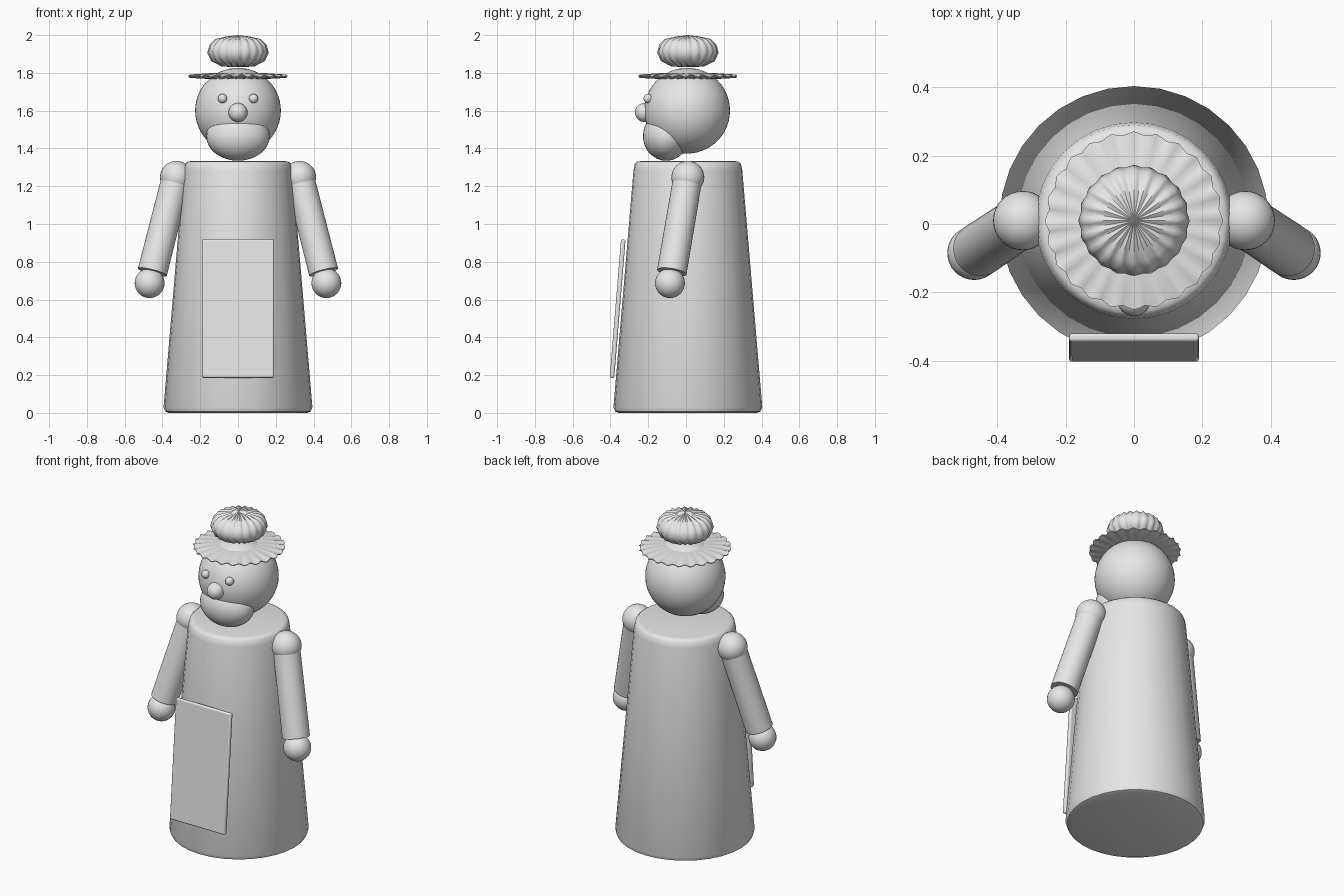
import bpy
import bmesh
from math import cos, sin, pi, radians, atan2
from mathutils import Vector

if "Cube" in bpy.data.objects:
    bpy.data.objects.remove(bpy.data.objects["Cube"], do_unlink=True)

MID = 0.01  # depth of the main axis

grey = bpy.data.materials.new("plain_grey")
grey.use_nodes = True
grey.diffuse_color = (0.8, 0.8, 0.8, 1)
grey.node_tree.nodes["Principled BSDF"].inputs["Base Color"].default_value = (0.8, 0.8, 0.8, 1)


def finish(obj, name, angle=40):
    obj.name = name
    obj.data.materials.append(grey)
    bpy.ops.object.select_all(action='DESELECT')
    obj.select_set(True)
    bpy.context.view_layer.objects.active = obj
    bpy.ops.object.shade_smooth_by_angle(angle=radians(angle))
    return obj


def ball(name, centre, radii, segments=32):
    bpy.ops.mesh.primitive_uv_sphere_add(segments=segments, ring_count=segments // 2, location=centre)
    obj = bpy.context.object
    obj.scale = radii
    bpy.ops.object.transform_apply(location=False, rotation=False, scale=True)
    return finish(obj, name)


def revolve(name, profile, segments, ripple=None, angle=40):
    """Turn a (radius, height) profile that runs from axis to axis."""
    bm = bmesh.new()
    rings = []
    for r, z in profile:
        ring = []
        for i in range(segments if r else 1):
            a = 2 * pi * i / segments
            rr, zz = ripple(r, z, a) if ripple and r else (r, z)
            ring.append(bm.verts.new((rr * cos(a), rr * sin(a), zz)))
        rings.append(ring)
    for low, high in zip(rings, rings[1:]):
        for i in range(segments):
            j = (i + 1) % segments
            corners = [low[i % len(low)], low[j % len(low)], high[j % len(high)], high[i % len(high)]]
            bm.faces.new(list(dict.fromkeys(corners)))
    bmesh.ops.recalc_face_normals(bm, faces=bm.faces)
    mesh = bpy.data.meshes.new(name)
    bm.to_mesh(mesh)
    bm.free()
    obj = bpy.data.objects.new(name, mesh)
    obj.location.y = MID
    bpy.context.collection.objects.link(obj)
    return finish(obj, name, angle)


# Tapered robe with softened rims
revolve("robe", [(0, 0), (0.365, 0), (0.385, 0.007), (0.394, 0.03), (0.288, 1.285),
                 (0.281, 1.318), (0.268, 1.33), (0.25, 1.333), (0, 1.333)], 32)

# Head and face
ball("head", (0, 0.006, 1.6), (0.227, 0.227, 0.227), 48)
ball("beard", (0, -0.105, 1.465), (0.168, 0.123, 0.13))
ball("nose", (0, -0.22, 1.59), (0.05, 0.05, 0.05))


# Hat: ruffled brim and pleated puff
def ruffle(r, z, a):
    k = (r / 0.26) ** 4
    wave = cos(24 * a)
    return r * (1 + 0.022 * k * wave), z + 0.007 * k * sin(24 * a)


def pleat(r, z, a):
    k = min(1, r / 0.1) * cos(20 * a)
    return r * (1 + 0.018 * k), z + (0.005 * k if z > 1.915 else -0.005 * k)


revolve("hat_brim", [(0, 1.80), (0.12, 1.80), (0.17, 1.796), (0.22, 1.79), (0.256, 1.785),
                     (0.256, 1.78), (0.22, 1.775), (0.17, 1.77), (0, 1.768)], 96, ruffle)
revolve("hat_puff", [(0, 2.0), (0.06, 1.99), (0.12, 1.974), (0.148, 1.945), (0.16, 1.912),
                     (0.14, 1.868), (0.085, 1.838), (0, 1.83)], 80, pleat, 60)

# Eyes, arms and hands on both sides
for side, s in (("left", 1), ("right", -1)):
    ball(side + "_eye", (s * 0.082, -0.2, 1.664), (0.025, 0.025, 0.025), 16)
    shoulder = Vector((s * 0.326, 0.01, 1.247))
    hand = Vector((s * 0.468, -0.085, 0.687))
    ball(side + "_shoulder", shoulder, (0.087, 0.087, 0.087))
    ball(side + "_hand", hand, (0.079, 0.079, 0.079))
    cuff = shoulder.lerp(hand, 0.895)
    axis = shoulder - cuff
    bpy.ops.mesh.primitive_cone_add(vertices=32, radius1=0.079, radius2=0.077, depth=axis.length,
                                    location=(shoulder + cuff) / 2,
                                    rotation=axis.to_track_quat('Z', 'Y').to_euler())
    finish(bpy.context.object, side + "_sleeve")

# Apron board leaning along the robe
bpy.ops.mesh.primitive_cube_add(size=1, location=(0, -0.362, 0.552),
                                rotation=(-atan2(0.06, 0.733), 0, 0))
apron = bpy.context.object
apron.scale = (0.38, 0.024, 0.735)
bpy.ops.object.transform_apply(location=False, rotation=False, scale=True)
bevel = apron.modifiers.new("soft_edges", 'BEVEL')
bevel.width = 0.008
bevel.segments = 3
finish(apron, "apron")
